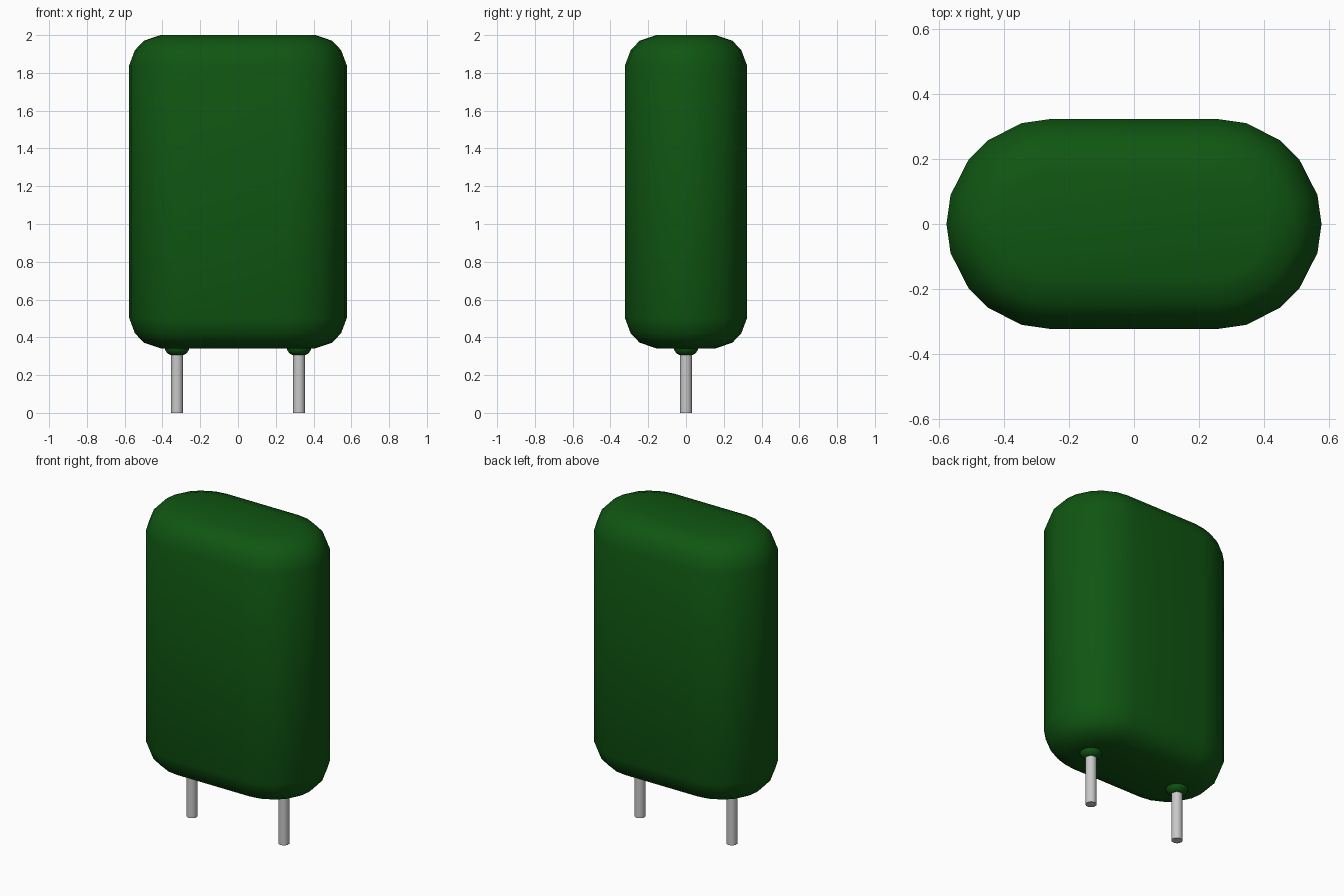
import bpy, bmesh, math

cube = bpy.data.objects.get("Cube")
if cube:
    bpy.data.objects.remove(cube, do_unlink=True)


def material(name, rgb, rough):
    m = bpy.data.materials.new(name)
    m.use_nodes = True
    m.diffuse_color = (*rgb, 1)
    bsdf = m.node_tree.nodes["Principled BSDF"]
    bsdf.inputs["Base Color"].default_value = (*rgb, 1)
    bsdf.inputs["Roughness"].default_value = rough
    return m


GREEN = material("dark green coating", (0.005, 0.092, 0.006), 0.5)
GREY = material("light grey metal", (0.58, 0.58, 0.58), 0.5)


def arc_ring(half_straight, angles):
    """Stadium ring function: two arcs joined by straight sides."""
    right = [(half_straight, math.radians(a)) for a in angles]
    left = [(-half_straight, math.radians(a + 180)) for a in angles]
    return right + left


def loft(name, ring, profile, mat, x=0.0, smooth_angle=40):
    """Skin a stack of (radius, z) sections and cap both ends."""
    bm = bmesh.new()
    rows = [[bm.verts.new((cx + r * math.cos(a), r * math.sin(a), z)) for cx, a in ring]
            for r, z in profile]
    n = len(ring)
    for low, high in zip(rows, rows[1:]):
        for i in range(n):
            j = (i + 1) % n
            bm.faces.new((low[i], low[j], high[j], high[i]))
    bm.faces.new(rows[0][::-1])
    bm.faces.new(rows[-1])
    bmesh.ops.recalc_face_normals(bm, faces=bm.faces)
    mesh = bpy.data.meshes.new(name)
    bm.to_mesh(mesh)
    bm.free()
    mesh.materials.append(mat)
    obj = bpy.data.objects.new(name, mesh)
    obj.location.x = x
    bpy.context.collection.objects.link(obj)
    bpy.ops.object.select_all(action='DESELECT')
    obj.select_set(True)
    bpy.context.view_layer.objects.active = obj
    bpy.ops.object.shade_smooth_by_angle(angle=math.radians(smooth_angle))
    return obj


# Rounded body: stadium outline with softened top and bottom rims
steps = [16, 38, 53, 73.5, 90]
body_ring = arc_ring(0.253, [-a for a in reversed(steps)] + [0] + steps)
R = 0.323
rim = [(0.165, 0.0), (0.077, 0.03), (0.03, 0.08), (0.0, 0.16)]  # inset, depth
bottom = [(R - inset, 0.342 + depth) for inset, depth in rim]
top = [(R - inset, 2.0 - depth) for inset, depth in reversed(rim)]
loft("body", body_ring, bottom + top, GREEN)

# Metal leads, each with a small coated collar where it enters the body
round_ring = [(0.0, math.tau * i / 16) for i in range(16)]
for side, x in (("left", 0.323), ("right", -0.323)):
    loft(side + "_lead", round_ring, [(0.032, 0.0), (0.032, 0.36)], GREY, x)
    loft(side + "_collar", round_ring,
         [(0.034, 0.306), (0.05, 0.315), (0.062, 0.331), (0.066, 0.35)], GREEN, x)
